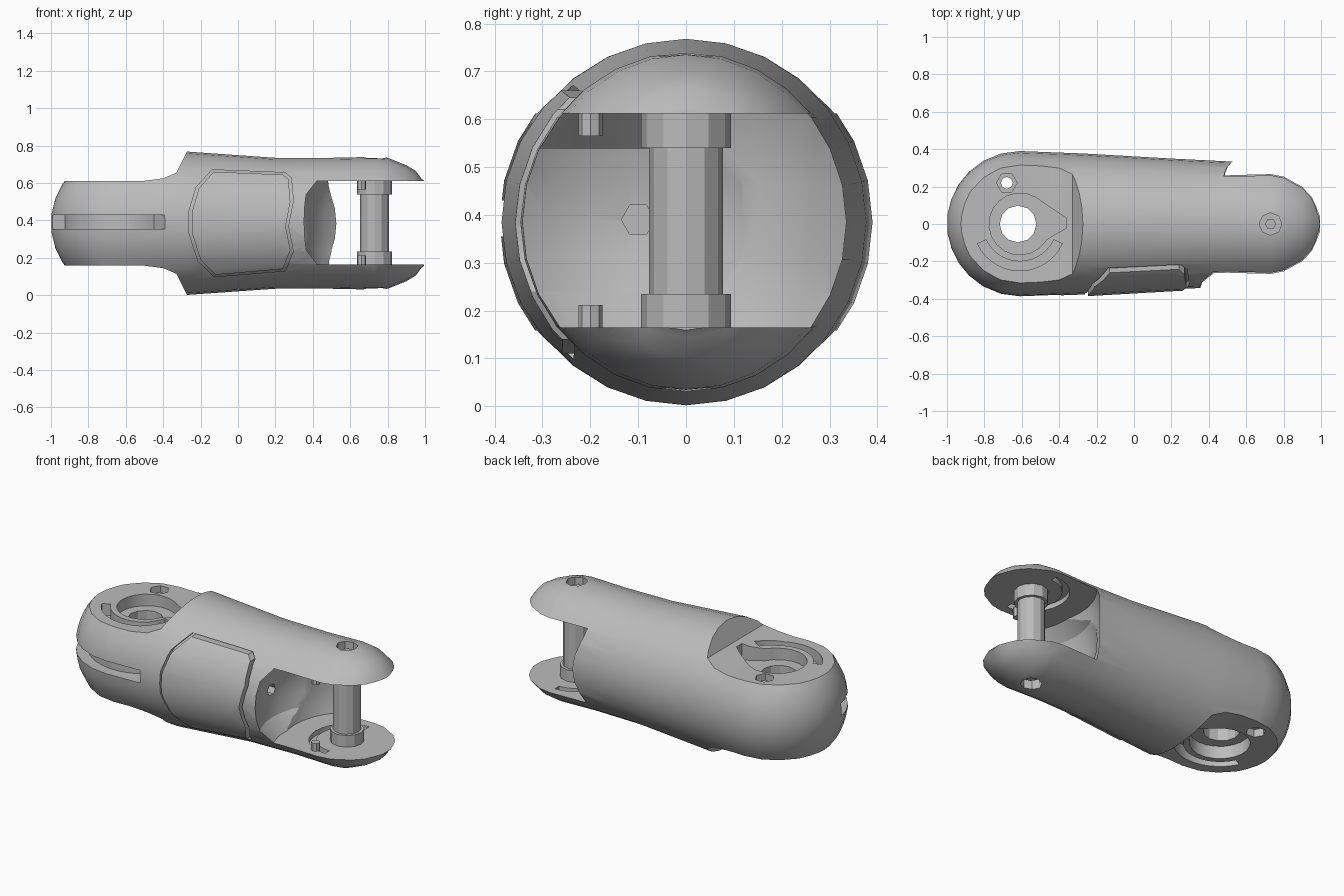
import bpy
import bmesh
from math import cos, sin, pi, sqrt, radians

cube = bpy.data.objects.get("Cube")
if cube:
    bpy.data.objects.remove(cube, do_unlink=True)

MID = 0.385              # height of the long axis
FLOOR, CEIL = 0.165, 0.612
KNUCKLE = -0.61          # x of the tongue pivot
PIVOT = 0.73             # x of the fork pivot
BALL = 0.39

grey = bpy.data.materials.new("plain_grey")
grey.use_nodes = True
grey.diffuse_color = (0.5, 0.5, 0.5, 1)
grey.node_tree.nodes["Principled BSDF"].inputs["Base Color"].default_value = (0.5, 0.5, 0.5, 1)


def loft(name, rings):
    """Solid skinned through rings that all have the same point count."""
    bm = bmesh.new()
    loops = [[bm.verts.new(p) for p in ring] for ring in rings]
    n = len(loops[0])
    for a, b in zip(loops, loops[1:]):
        for i in range(n):
            j = (i + 1) % n
            bm.faces.new((a[i], a[j], b[j], b[i]))
    bm.faces.new(loops[0])
    bm.faces.new(loops[-1])
    bmesh.ops.recalc_face_normals(bm, faces=bm.faces[:])
    mesh = bpy.data.meshes.new(name)
    bm.to_mesh(mesh)
    bm.free()
    mesh.materials.append(grey)
    obj = bpy.data.objects.new(name, mesh)
    bpy.context.scene.collection.objects.link(obj)
    return obj


def prism(name, pts, lo, hi, axis="z"):
    place = {"x": lambda a, b, h: (h, a, b),
             "y": lambda a, b, h: (a, h, b),
             "z": lambda a, b, h: (a, b, h)}[axis]
    return loft(name, [[place(a, b, h) for a, b in pts] for h in (lo, hi)])


def circle(cx, cy, r, n=20):
    return [(cx + r * cos(2 * pi * i / n), cy + r * sin(2 * pi * i / n)) for i in range(n)]


def arc_band(cx, cy, r_in, r_out, start, end, n=14):
    angles = [radians(start + (end - start) * i / n) for i in range(n + 1)]
    outer = [(cx + r_out * cos(t), cy + r_out * sin(t)) for t in angles]
    inner = [(cx + r_in * cos(t), cy + r_in * sin(t)) for t in reversed(angles)]
    return outer + inner


def boolean(target, tool, operation="DIFFERENCE"):
    mod = target.modifiers.new("cut", "BOOLEAN")
    mod.operation, mod.solver, mod.object = operation, "EXACT", tool
    bpy.context.view_layer.objects.active = target
    bpy.ops.object.modifier_apply(modifier=mod.name)
    bpy.data.objects.remove(tool, do_unlink=True)


def capsule(name, offset=0.0):
    """Long body: ball end on the left, tapered fork end on the right."""
    sections = []
    for deg in (8, 20, 33, 46, 60, 75):
        t = radians(deg)
        sections.append((KNUCKLE - BALL * cos(t), BALL * sin(t), BALL * sin(t)))
    sections += [(KNUCKLE, BALL, BALL), (-0.27, 0.377, 0.383), (0.2, 0.35, 0.35),
                 (0.5, 0.335, 0.35), (0.73, 0.34, 0.355), (0.8, 0.326, 0.35),
                 (0.9, 0.285, 0.31), (0.95, 0.234, 0.28), (0.98, 0.2, 0.24), (0.995, 0.17, 0.226)]
    return loft(name, [[(x, a, MID + b) for a, b in
                        [((ry + offset) * cos(2 * pi * i / 28), (rz + offset) * sin(2 * pi * i / 28))
                         for i in range(28)]] for x, ry, rz in sections])


def socket(x, y, r_mid, r_end):
    """Bulging drum that hollows the space between the fork prongs."""
    rings = []
    for i in range(7):
        u = -1 + i / 3
        r = r_end + (r_mid - r_end) * sqrt(1 - u * u)
        z = (FLOOR + CEIL) / 2 + u * (CEIL - FLOOR) / 2
        rings.append([(a, b, z) for a, b in circle(x, y, r, 32)])
    return loft("socket_cutter", rings)


body = capsule("body")

# Flat tongue with sloped shoulders, above and below
shoulder = [(-1.2, 0.227), (-0.5, 0.227), (-0.4, 0.24), (-0.33, 0.27), (-0.27, 0.39), (-0.27, 0.6), (-1.2, 0.6)]
for side in (1, -1):
    boolean(body, prism("shoulder_cutter", [(x, MID + side * z) for x, z in shoulder], -0.6, 0.6, "y"))

# Space between the prongs, opened further at the front
boolean(body, socket(0.76, 0, 0.41, 0.38))
boolean(body, socket(0.72, -0.12, 0.43, 0.33))

# Axle hole, small hole and cable slot in the tongue
boolean(body, prism("axle_cutter", circle(KNUCKLE - 0.01, 0, 0.098, 12), -0.1, 1))
boolean(body, prism("small_hole_cutter", circle(-0.68, 0.22, 0.032, 8), -0.1, 1))
boolean(body, prism("cable_slot_cutter", arc_band(KNUCKLE, 0, 0.32, 0.5, 190, 300), 0.355, 0.43))

# Recesses on both tongue faces
for lo, hi in ((CEIL - 0.07, 0.7), (0.07, FLOOR + 0.07)):
    recess = [(KNUCKLE + 0.165 * cos(radians(a)), 0.165 * sin(radians(a))) for a in range(60, 331, 18)]
    recess += [(-0.36, -0.02), (-0.36, 0.03)]
    boolean(body, prism("recess_cutter", recess, lo, hi))
    boolean(body, prism("arc_slot_cutter", arc_band(KNUCKLE, 0, 0.2, 0.25, 205, 335), lo, hi))
    boolean(body, prism("hex_cutter", circle(-0.68, 0.22, 0.055, 6), lo + 0.03, hi - 0.03))

# Curved grooves inside the prongs, and screw seats outside them
for lo, hi in ((FLOOR - 0.03, FLOOR + 0.05), (CEIL - 0.05, CEIL + 0.03)):
    boolean(body, prism("prong_groove_cutter", arc_band(PIVOT, 0, 0.17, 0.21, 90, 270), lo, hi))
for lo, hi in ((-0.1, 0.09), (0.685, 0.9)):
    boolean(body, prism("screw_seat_cutter", circle(PIVOT, 0, 0.06, 8), lo, hi))
boolean(body, prism("cable_hole_cutter", circle(-0.1, 0.39, 0.035, 6), 0.2, 0.5, "x"))

# Front cover plate in a shallow groove
outline = [(-0.13, 0.66), (-0.21, 0.57), (-0.245, 0.45), (-0.245, 0.33), (-0.2, 0.19), (-0.12, 0.11),
           (0.24, 0.14), (0.28, 0.24), (0.255, 0.37), (0.28, 0.5), (0.27, 0.62), (0.24, 0.645)]
wider = [(0.02 + (x - 0.02) * 1.06, MID + (z - MID) * 1.04) for x, z in outline]
groove = prism("groove_cutter", wider, -0.6, -0.1, "y")
boolean(groove, capsule("inner_capsule", -0.03))
boolean(body, groove)
cover = prism("front_cover", outline, -0.6, -0.18, "y")
boolean(cover, capsule("outer_capsule", 0.01), "INTERSECT")

# Hinge pin with its bushings and screw heads
parts = [body, cover]
parts.append(prism("hinge_pin", circle(PIVOT, 0, 0.077, 12), FLOOR - 0.02, CEIL + 0.02))
for label, low, high in (("lower", FLOOR - 0.01, 0.235), ("upper", 0.54, CEIL + 0.01)):
    parts.append(prism(label + "_bushing", circle(PIVOT, 0, 0.094, 12), low, high))
for label, low, high in (("lower", 0.07, 0.1), ("upper", 0.675, 0.705)):
    parts.append(prism(label + "_screw", circle(PIVOT, 0, 0.03, 6), low, high))

# Stop pegs on the prongs
for label, low, high in (("lower", FLOOR - 0.01, 0.212), ("upper", 0.565, CEIL + 0.01)):
    parts.append(prism(label + "_stop_peg", circle(0.66, -0.2, 0.025, 8), low, high))

for obj in parts:
    bpy.ops.object.select_all(action="DESELECT")
    obj.select_set(True)
    bpy.context.view_layer.objects.active = obj
    bpy.ops.object.shade_smooth_by_angle(angle=radians(25))
